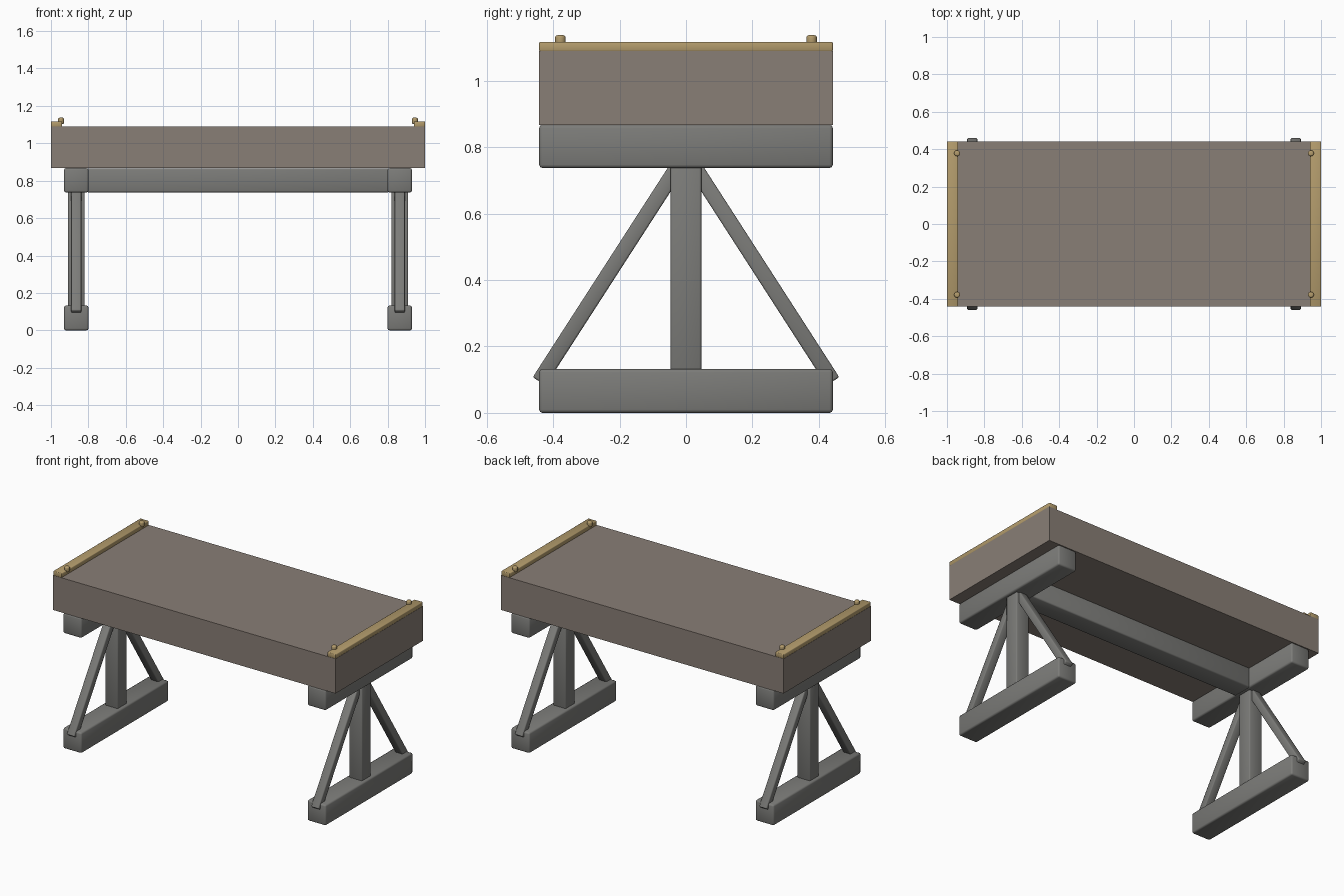
import bpy, math
from mathutils import Vector

if "Cube" in bpy.data.objects:
    bpy.data.objects.remove(bpy.data.objects["Cube"])


def material(name, rgb):
    m = bpy.data.materials.new(name)
    m.diffuse_color = (*rgb, 1)
    m.use_nodes = True
    m.node_tree.nodes["Principled BSDF"].inputs["Base Color"].default_value = m.diffuse_color
    return m


IRON = material("dark_grey", (0.20, 0.20, 0.19))
SLAB = material("brown_grey", (0.25, 0.21, 0.18))
WOOD = material("tan", (0.45, 0.33, 0.15))


def finish(ob, name, mat, bevel, segments):
    ob.name = name
    ob.data.materials.append(mat)
    if bevel:
        mod = ob.modifiers.new("bevel", 'BEVEL')
        mod.width = bevel
        mod.segments = segments
        mod.limit_method = 'ANGLE'
        bpy.ops.object.shade_smooth()
    return ob


def box(name, center, size, mat, bevel=0.0, segments=2, tilt=0.0):
    bpy.ops.mesh.primitive_cube_add(size=1, location=center)
    ob = bpy.context.object
    ob.scale = size
    bpy.ops.object.transform_apply(location=False, rotation=False, scale=True)
    ob.rotation_euler.x = tilt
    return finish(ob, name, mat, bevel, segments)


# Table slab and the long stretcher beneath it
box("table_top", (0, 0, 0.978), (2.0, 0.884, 0.222), SLAB)
box("stretcher", (0, 0, 0.802), (1.62, 0.13, 0.128), IRON, 0.008)

for side, sx in (("left", -1), ("right", 1)):
    x = sx * 0.865
    # Trestle: foot, post and top bearer
    box(f"{side}_foot", (x, 0, 0.066), (0.13, 0.884, 0.132), IRON, 0.010)
    box(f"{side}_post", (x, 0, 0.435), (0.09, 0.092, 0.65), IRON, 0.006)
    box(f"{side}_bearer", (x, 0, 0.802), (0.13, 0.884, 0.130), IRON, 0.010)

    # Edge strip on the table end
    box(f"{side}_edge_strip", (sx * 0.97, 0, 1.102), (0.06, 0.884, 0.029), WOOD, 0.004)

    for end, sy in (("front", -1), ("back", 1)):
        # Diagonal brace from foot end to the top of the post
        a = Vector((x, sy * 0.442, 0.095))
        b = Vector((x, sy * 0.013, 0.760))
        d = b - a
        box(f"{side}_{end}_brace", (a + b) / 2, (0.054, 0.046, d.length),
            IRON, 0.006, tilt=math.atan2(-d.y, d.z))

        # Rounded stud on the inner edge of the strip
        bpy.ops.mesh.primitive_cylinder_add(
            vertices=16, radius=0.016, depth=0.034,
            location=(sx * 0.946, sy * 0.378, 1.120))
        finish(bpy.context.object, f"{side}_{end}_stud", WOOD, 0.008, 3)
